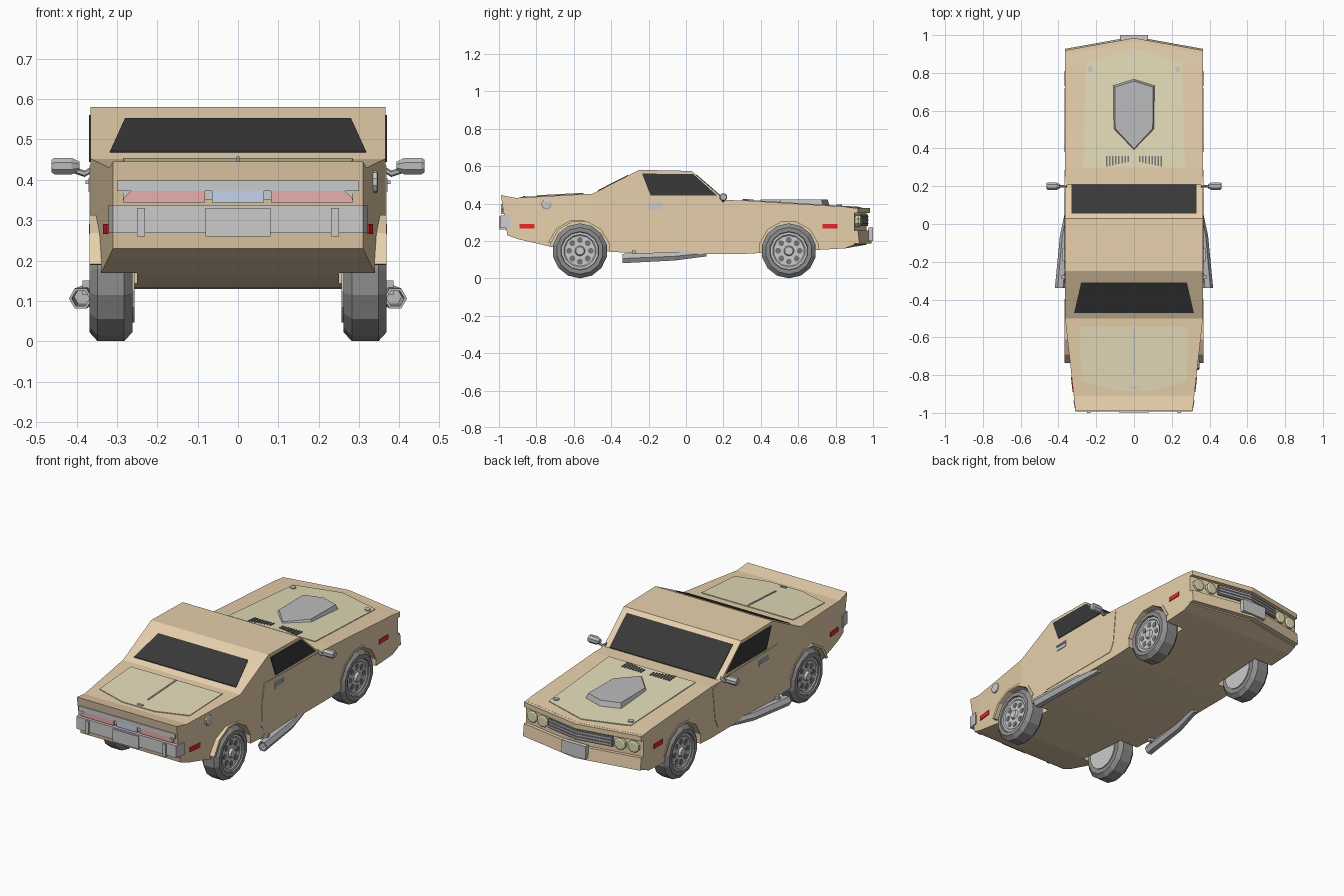
import bpy, bmesh
from math import sin, cos, pi, radians

if "Cube" in bpy.data.objects:
    bpy.data.objects.remove(bpy.data.objects["Cube"])


def mat(name, r, g, b):
    m = bpy.data.materials.new(name)
    m.diffuse_color = (r, g, b, 1)
    m.use_nodes = True
    m.node_tree.nodes["Principled BSDF"].inputs["Base Color"].default_value = m.diffuse_color
    return m


TAN = mat("tan_paint", 0.80, 0.63, 0.41)
PANEL = mat("panel_paint", 0.77, 0.71, 0.48)
BLACK = mat("black_glass", 0.04, 0.04, 0.04)
TYRE = mat("rubber", 0.27, 0.27, 0.27)
DARK = mat("dark_grey", 0.18, 0.18, 0.18)
STEEL = mat("steel", 0.5, 0.5, 0.52)
RED = mat("marker_red", 0.8, 0.02, 0.02)
PINK = mat("lamp_red", 0.82, 0.42, 0.42)
BLUE = mat("lamp_blue", 0.55, 0.65, 0.82)
LAMP = mat("lamp_yellow", 0.72, 0.72, 0.46)


def build(name, shells, material=None, mirror=False, caps=(True, True), fold=None):
    """Loft each list of rings into a shell; optionally mirror across x."""
    bm = bmesh.new()
    for s in ((1, -1) if mirror else (1,)):
        for rings in shells:
            vs = [[bm.verts.new((s * x, y, z)) for x, y, z in r] for r in rings]
            n = len(vs[0])
            for a, b in zip(vs, vs[1:]):
                for i in range(n):
                    j = (i + 1) % n
                    bm.faces.new((a[i], a[j], b[j], b[i]))
            if caps[0]:
                bm.faces.new(vs[0])
            if caps[1]:
                bm.faces.new(vs[-1])
            if fold:
                for r in (vs[0], vs[-1]):
                    bmesh.ops.connect_verts(bm, verts=[r[fold[0]], r[fold[1]]])
    bmesh.ops.recalc_face_normals(bm, faces=bm.faces[:])
    me = bpy.data.meshes.new(name)
    bm.to_mesh(me)
    bm.free()
    if material:
        me.materials.append(material)
    ob = bpy.data.objects.new(name, me)
    bpy.context.collection.objects.link(ob)
    return ob


def prism(axis, pts, a, b):
    put = {'x': lambda p, t: (t, p[0], p[1]), 'y': lambda p, t: (p[0], t, p[1]),
           'z': lambda p, t: (p[0], p[1], t)}[axis]
    return [[put(p, t) for p in pts] for t in (a, b)]


def box(x0, x1, y0, y1, z0, z1):
    return prism('z', [(x0, y0), (x1, y0), (x1, y1), (x0, y1)], z0, z1)


def ring(axis, c, r, n, phase=0.5):
    out = []
    for i in range(n):
        a = 2 * pi * (i + phase) / n
        u, v = r * cos(a), r * sin(a)
        x, y, z = c
        out.append({'x': (x, y + u, z + v), 'y': (x + u, y, z + v),
                    'z': (x + u, y + v, z)}[axis])
    return out


# Body stations: y of bottom, y of top, half width, bottom z, top z
ST = [(-.955, -.99, .31, .23, .445), (-.90, -.91, .319, .21, .43),
      (-.71, -.71, .341, .166, .441), (-.5, -.5, .365, .148, .452),
      (-.25, -.25, .365, .133, .58), (.03, .03, .365, .13, .574),
      (.21, .21, .365, .13, .418), (.3, .3, .365, .13, .417),
      (.85, .85, .365, .16, .383), (.965, .965, .365, .18, .376)]


def interp(y, k):
    for a, b in zip(ST, ST[1:]):
        if y <= b[1]:
            return a[k] + (b[k] - a[k]) * (y - a[1]) / (b[1] - a[1])
    return ST[-1][k]


def panel(pts, lift=.004, sink=.006):
    """Thin plate lying on the top of the body."""
    return [[(x, y, interp(y, 4) + d) for x, y in pts] for d in (-sink, lift)]


def sym(pts):
    return pts + [(-x, y) for x, y in reversed(pts) if x > 0]


rings = []
for yb, yt, w, zb, zt in ST:
    v = .065 if yt > .96 else 0
    rings.append([(-w, yb - v, zb), (0, yb, zb), (w, yb - v, zb),
                  (w, yt - v, zt), (0, yt, zt), (-w, yt - v, zt)])
body = build("body", [rings], TAN, fold=(1, 4))

# Wheel arches cut out of the body
WHEELS = {"rear": -.567, "front": .55}
R = .147
cut = build("arch_cutter", [[ring('x', (x, y, R), .162, 12) for x in (.25, .42)]
                            for y in WHEELS.values()], mirror=True)
cut.hide_render = True
mod = body.modifiers.new("arches", 'BOOLEAN')
mod.object = cut
mod.solver = 'EXACT'
dg = bpy.context.evaluated_depsgraph_get()
body.data = bpy.data.meshes.new_from_object(body.evaluated_get(dg))
body.modifiers.clear()
bpy.data.objects.remove(cut)

# Wheels and arch lips
for end, y in WHEELS.items():
    prof = [(.262, .09), (.262, .125), (.282, R), (.348, R), (.368, .125), (.368, .103), (.35, .098)]
    build(end + "_tyres", [[ring('x', (x, y, R), r, 14) for x, r in prof]], TYRE, True)
    build(end + "_rims", [[ring('x', (x, y, R), r, 14) for x, r in ((.34, .1), (.36, .1), (.36, .088), (.355, .082))],
                          [ring('x', (x, y, R), r, 10) for x, r in ((.35, .03), (.368, .022))],
                          [ring('x', (x, y, R), .1, 14) for x in (.256, .27)]], None, True)
    holes = [(y + .058 * cos(k * pi / 4), R + .058 * sin(k * pi / 4)) for k in range(8)]
    build(end + "_rim_holes", [[ring('x', (x, a, b), .016, 8) for x in (.35, .357)]
                               for a, b in holes], DARK, True)
    angles = [radians(a) for a in range(15, 166, 30)]
    arc = [(y + .176 * cos(a), R + .172 * sin(a)) for a in angles] + \
          [(y + .16 * cos(a), R + .16 * sin(a)) for a in reversed(angles)]
    build(end + "_arch_lips", [prism('x', arc, .335, .368)], TAN, True)

# Windows
build("windscreen", [panel(sym([(.33, .21), (.33, .055)]))], BLACK)
build("rear_window", [panel(sym([(.28, -.31), (.317, -.47)]))], BLACK)
build("side_windows", [prism('x', [(-.235, .56), (.04, .557), (.165, .444), (-.19, .444)],
                             .355, .369)], BLACK, True)

# Doors, handles, side lamps, fuel cap
build("doors", [prism('x', [(-.29, .435), (.2, .424), (.285, .40), (.265, .22), (.24, .172),
                            (-.29, .172), (-.315, .2), (-.31, .33)], .355, .3675)], TAN, True)
build("door_handles", [box(.36, .371, -.2, -.125, .37, .405),
                       box(.365, .378, -.195, -.13, .39, .398)], None, True)
for end, y0, y1 in (("rear", -.89, -.81), ("front", .73, .81)):
    a, b = interp(y0, 2), interp(y1, 2)
    build(end + "_side_markers", [prism('z', [(a - .01, y0), (a + .004, y0), (b + .004, y1),
                                              (b - .01, y1)], .266, .291)], RED, True)
build("fuel_cap", [[ring('x', (x, -.745, .395), r, 10) for x, r in ((.32, .028), (.344, .028), (.347, .02))]])

# Bonnet with scoop, louvres and pins
build("bonnet_panel", [panel(sym([(.27, .3), (.255, .855), (0, .93)]))], PANEL)
scoop = sym([(0, .77), (.113, .735), (.11, .5), (0, .385)])
low = panel(scoop)[0]
build("bonnet_scoop", [[low, [(x * .9, .58 + (y - .58) * .93, .421) for x, y, z in low]]], STEEL)
bars = []
for k in range(8):
    x, n = .03 + .0165 * k, .032 + .0035 * k
    bars.append(panel([(x - .004, .36 - n), (x + .004, .36 - n), (x + .004, .36), (x - .004, .36)], .008))
build("bonnet_louvres", bars, DARK, True)
build("bonnet_pins", [[ring('z', (.232, .82, z), .016, 8) for z in (.375, .395)]], None, True)

# Boot lid with trim and lock
build("boot_lid", [panel(sym([(.285, -.545), (.28, -.83), (.1, -.885)]))], PANEL)
build("boot_trim", [panel(sym([(.004, -.55), (.004, -.8)]), .008),
                    panel(sym([(.018, -.86), (.018, -.872)]), .008)])


# Nose: slabs that follow the pointed front
def vee(w, yc, depth, z0, z1):
    s = .18 * w
    return prism('z', [(-w, yc - s), (0, yc), (w, yc - s), (w, yc - s - depth),
                       (0, yc - depth), (-w, yc - s - depth)], z0, z1)


build("nose_lip", [vee(.365, .985, .07, .348, .3755)], TAN)
build("front_bumper", [[vee(.365, .993, .07, .187, .25)[0], vee(.365, .985, .07, .187, .255)[1]]], TAN)
build("grille", [vee(.2, .972, .03, .28, .34)], DARK)
build("grille_bars", [vee(.195, .976, .03, z, z + .007) for z in (.29, .307, .324)], STEEL)
build("headlamps", [[ring('y', (x, .965 - .18 * x + d, .305), r, 8)
                     for d, r in ((-.03, .034), (.01, .034), (.014, .026))]
                    for x in (.24, .315)], LAMP, True)
build("front_plate", [box(-.075, .075, .975, 1.0, .2, .272)])

# Tail: lamp strip, lamps, bumper, plate
build("tail_strip", [box(-.3, .3, -.988, -.95, .372, .398), box(-.285, .285, -.981, -.95, .35, .373)])
build("tail_lamps", [prism('y', [(.082, .344), (.285, .344), (.283, .355), (.265, .372), (.082, .372)],
                           -.988, -.95)], PINK, True)
build("centre_lamp", [box(-.064, .064, -.988, -.95, .344, .372)], BLUE)
build("rear_bumper", [prism('z', sym([(.31, -.992), (.321, -.935)]), .268, .337)])
build("bumper_guards", [box(.23, .25, -1.0, -.96, .26, .33)], None, True)
build("rear_plate", [box(-.08, .08, -.999, -.96, .26, .33)])

# Door mirrors
build("mirrors", [[ring('x', (x, .2, .434), r, 8) for x, r in ((.393, .012), (.412, .022), (.455, .022), (.462, .017))],
                  [ring('x', (x, .2, z), .008, 6) for x, z in ((.355, .43), (.38, .415), (.41, .425))]], STEEL, True)

# Side exhaust pipes with open rear ends
build("side_pipes", [[ring('y', c, r, 6, 0) for c, r in (((.386, -.26, .11), .02), ((.39, -.34, .106), .022),
                                                         ((.39, -.34, .106), .029), ((.366, -.06, .118), .026),
                                                         ((.335, .11, .135), .02))],
                     box(.34, .385, -.29, -.27, .115, .15)], STEEL, True)
